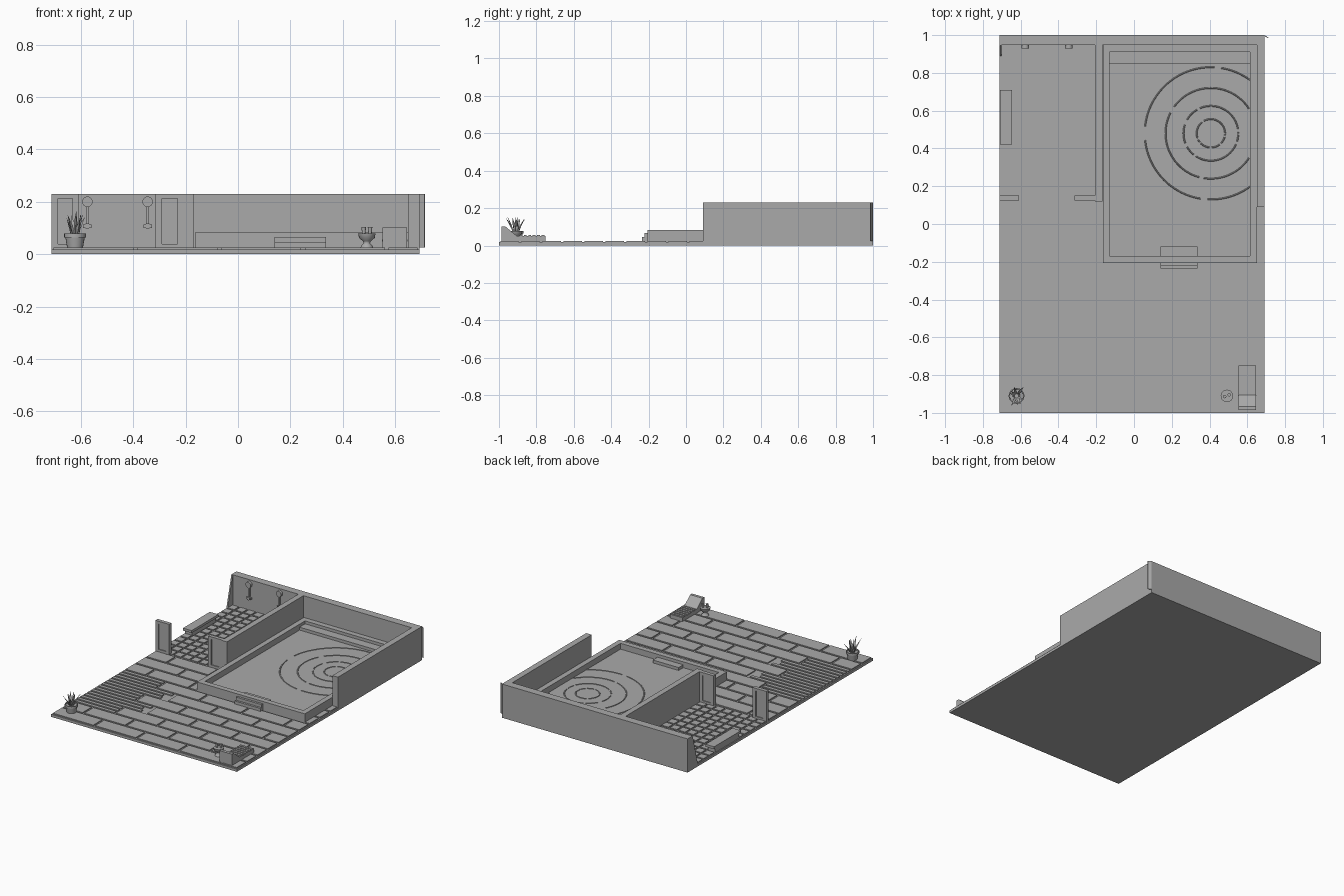
import bpy, bmesh, math, random
from mathutils import Vector, Matrix

random.seed(4)
if "Cube" in bpy.data.objects:
    bpy.data.objects.remove(bpy.data.objects["Cube"])

stone = bpy.data.materials.new("stone grey")
stone.use_nodes = True
GREY = (0.4, 0.4, 0.4, 1)
stone.diffuse_color = GREY
stone.node_tree.nodes["Principled BSDF"].inputs["Base Color"].default_value = GREY

L, R = -0.712, 0.692          # floor sides
GROUND, TOP, BED = 0.025, 0.23, 0.018


def finish(name, data):
    ob = bpy.data.objects.new(name, data)
    data.materials.append(stone)
    bpy.context.collection.objects.link(ob)
    return ob


def mesh_object(name, bm):
    bmesh.ops.recalc_face_normals(bm, faces=bm.faces)
    me = bpy.data.meshes.new(name)
    bm.to_mesh(me)
    bm.free()
    return finish(name, me)


def add_box(bm, x0, x1, y0, y1, z0, z1):
    m = Matrix.Translation(((x0 + x1) / 2, (y0 + y1) / 2, (z0 + z1) / 2))
    m = m @ Matrix.Diagonal((x1 - x0, y1 - y0, z1 - z0, 1))
    bmesh.ops.create_cube(bm, size=1, matrix=m)


def boxes(name, *items):
    bm = bmesh.new()
    for it in items:
        add_box(bm, *it)
    return mesh_object(name, bm)


def side_prism(name, profile, x0, x1):
    """Extrude a (y, z) outline along x."""
    bm = bmesh.new()
    face = bm.faces.new([bm.verts.new((x0, y, z)) for y, z in profile])
    new = bmesh.ops.extrude_face_region(bm, geom=[face])["geom"]
    bmesh.ops.translate(bm, vec=(x1 - x0, 0, 0),
                        verts=[v for v in new if isinstance(v, bmesh.types.BMVert)])
    return mesh_object(name, bm)


def lathe(name, profile, centre, n=20):
    """Spin an (r, z) outline round a vertical axis."""
    bm = bmesh.new()
    vs = [bm.verts.new((r, 0, z)) for r, z in profile]
    es = [bm.edges.new(p) for p in zip(vs, vs[1:])]
    bmesh.ops.spin(bm, geom=vs + es, cent=(0, 0, 0), axis=(0, 0, 1),
                   angle=math.tau, steps=n, use_duplicate=False)
    bmesh.ops.remove_doubles(bm, verts=bm.verts, dist=1e-5)
    ob = mesh_object(name, bm)
    ob.location = (*centre, 0)
    for p in ob.data.polygons:
        p.use_smooth = abs(p.normal.z) < 0.9
    return ob


# Floor slab
boxes("floor_slab", (L, R, -1, 1, 0, BED))

# Paving in running bond, with a patch of narrow strips on the left
bm = bmesh.new()
row, length, gap = 0.1125, 0.32, 0.007
for i in range(10):
    y = -1 + i * row
    x = L - (i % 2) * length / 2
    while x < R:
        x0, x1 = max(x, L), min(x + length, R)
        strips = 3 if x1 < -0.2 and 1 < i < 7 else 1
        h = row / strips
        for k in range(strips):
            shift = random.uniform(-0.07, 0.07) if strips > 1 and x0 > L else 0
            add_box(bm, x0 + gap + min(shift, 0), x1 - gap + min(shift, 0),
                    y + k * h + gap, y + (k + 1) * h - gap, BED - 0.002, GROUND)
        x += length
mesh_object("paving", bm)

# Small square tiles of the washing area
bm = bmesh.new()
nx, ny = 8, 13
sx, sy = (-0.205 - L) / nx, (0.95 - 0.13) / ny
for i in range(nx):
    for j in range(ny):
        x, y = L + i * sx, 0.13 + j * sy
        add_box(bm, x + 0.006, x + sx - 0.006, y + 0.006, y + sy - 0.006, BED - 0.002, GROUND)
mesh_object("wash_tiles", bm)

# Walls
boxes("back_wall", (L, R, 0.947, 1, 0, TOP))
boxes("right_wall", (0.65, R, 0.09, 0.947, 0, TOP))
boxes("divider_wall", (-0.207, -0.168, 0.12, 0.947, 0, TOP))
side_prism("wall_end_fin", [(0.95, BED), (0.89, BED), (0.945, TOP), (0.95, TOP)], L, L + 0.01)
sliver = boxes("corner_trim", (-0.014, 0.014, -0.002, 0.002, GROUND, TOP))
sliver.location = (0.7, 0.992, 0)
sliver.rotation_euler.z = math.radians(-30)

# Door posts with a raised frame on the front and back
for name, x0, x1 in (("left_post", L, -0.608), ("right_post", -0.314, -0.207)):
    f = 0.024
    parts = [(x0, x1, 0.131, 0.144, 0, TOP)]
    for y0, y1 in ((0.125, 0.131), (0.144, 0.15)):
        parts += [(x0, x0 + f, y0, y1, 0, TOP), (x1 - f, x1, y0, y1, 0, TOP),
                  (x0 + f, x1 - f, y0, y1, 0, 0.038), (x0 + f, x1 - f, y0, y1, 0.212, TOP)]
    boxes(name, *parts)

# Pool: rim, water, bench and steps
PX0, PX1, PY0, PY1, RIM, WATER = -0.165, 0.65, -0.207, 0.947, 0.082, 0.042
IX0, IX1, IY0, IY1 = -0.13, 0.614, -0.17, 0.91
boxes("pool_rim", (PX0, PX1, PY0, IY0, 0, RIM), (PX0, PX1, IY1, PY1, 0, RIM),
      (PX0, IX0, IY0, IY1, 0, RIM), (IX1, PX1, IY0, IY1, 0, RIM))
boxes("pool_water", (IX0, IX1, IY0, IY1, 0, WATER))
boxes("pool_bench", (IX0, IX1, 0.85, IY1, 0, 0.062))
boxes("pool_steps", (0.14, 0.335, -0.236, -0.222, 0, 0.045),
      (0.14, 0.335, -0.222, PY0, 0, 0.066), (0.14, 0.335, IY0, -0.12, 0, 0.062))

# Broken ripple rings on the water
cu = bpy.data.curves.new("ripples", "CURVE")
cu.dimensions = "3D"
cu.bevel_depth = 0.004
cu.bevel_resolution = 0
for r in (0.075, 0.145, 0.24, 0.35):
    run = []
    for d in range(0, 363, 3):
        a = math.radians(d)
        x, y = 0.407 + r * math.cos(a), 0.48 + r * math.sin(a)
        inside = IX0 < x < IX1 and IY0 < y < 0.85
        if inside and d < 360 and random.random() > 0.05:
            run.append((x, y, WATER, 1))
            continue
        if len(run) > 1:
            sp = cu.splines.new("POLY")
            sp.points.add(len(run) - 1)
            for p, c in zip(sp.points, run):
                p.co = c
        run = []
finish("ripples", cu)

# Washing bench
boxes("wash_bench", (L + 0.002, -0.645, 0.42, 0.71, 0.048, 0.065),
      (L + 0.006, -0.652, 0.435, 0.695, BED, 0.048))

# Wall showers: round head, stem and tap
for name, x in (("left_shower", -0.575), ("right_shower", -0.345)):
    bm = bmesh.new()
    for z, r in ((0.2, 0.02), (0.107, 0.011)):
        m = Matrix.Translation((x, 0.939, z)) @ Matrix.Rotation(math.pi / 2, 4, "X")
        bmesh.ops.create_cone(bm, cap_ends=True, segments=20, radius1=r, radius2=r,
                              depth=0.018, matrix=m)
    add_box(bm, x - 0.005, x + 0.005, 0.936, 0.95, 0.11, 0.185)
    add_box(bm, x - 0.016, x + 0.016, 0.934, 0.95, 0.1, 0.113)
    mesh_object(name, bm)

# Lounger with slats
side_prism("lounger", [(-0.75, BED), (-0.75, 0.051), (-0.905, 0.051), (-0.966, 0.102),
                       (-0.986, 0.102), (-0.986, BED)], 0.552, 0.645)
boxes("lounger_slats", *[(0.55, 0.647, -0.89 + i * 0.0235, -0.875 + i * 0.0235, 0.049, 0.056)
                         for i in range(6)])

# Round table with two cups
TABLE = (0.492, -0.91)
lathe("table", [(0, GROUND), (0.024, GROUND), (0.02, 0.034), (0.012, 0.042), (0.016, 0.05),
                (0.03, 0.062), (0.033, 0.078), (0, 0.078)], TABLE)
for name, dx, dy in (("left_cup", 0.012, 0.006), ("right_cup", -0.012, -0.004)):
    lathe(name, [(0, 0.076), (0.006, 0.076), (0.009, 0.104), (0, 0.104)],
          (TABLE[0] + dx, TABLE[1] + dy), 12)

# Potted plant with pointed leaves
POT = (-0.622, -0.91)
lathe("plant_pot", [(0, BED), (0.029, BED), (0.037, 0.064), (0.042, 0.064), (0.042, 0.078),
                    (0.036, 0.078), (0.035, 0.07), (0, 0.07)], POT)
bm = bmesh.new()
for i in range(11):
    a = i * 2.4
    lean = 0.012 + 0.04 * (i % 4) / 3
    height = random.uniform(0.13, 0.165)
    out = Vector((math.cos(a), math.sin(a), 0))
    side = Vector((-out.y, out.x, 0)) * 0.007
    foot = Vector((*POT, 0.068)) + out * 0.01
    mid = foot + out * lean * 0.4 + Vector((0, 0, (height - 0.068) * 0.5))
    tip = Vector((*POT, height)) + out * (0.01 + lean)
    ring = [[bm.verts.new(c + o) for o in (side * s, -side * s, out * 0.006)]
            for c, s in ((foot, 0.6), (mid, 1))]
    point = bm.verts.new(tip)
    bm.faces.new(ring[0])
    for k in range(3):
        n = (k + 1) % 3
        bm.faces.new((ring[0][k], ring[0][n], ring[1][n], ring[1][k]))
        bm.faces.new((ring[1][k], ring[1][n], point))
mesh_object("plant_leaves", bm)
